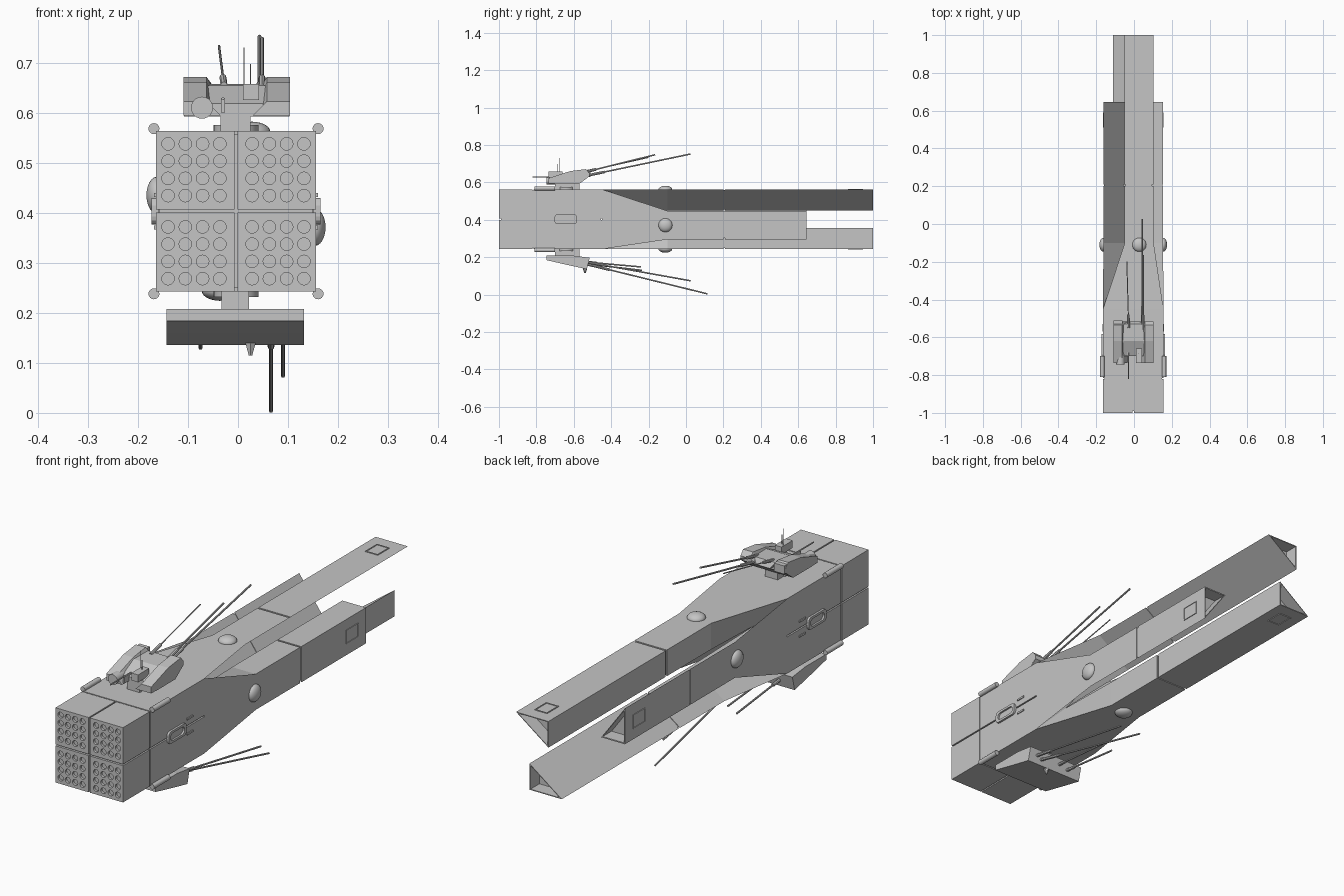
import bpy, bmesh, math
from mathutils import Vector, Matrix

if "Cube" in bpy.data.objects:
    bpy.data.objects.remove(bpy.data.objects["Cube"])

CX, CZ, H = -0.004, 0.403, 0.16      # hull axis and half width

grey = bpy.data.materials.new("hull_grey")
grey.diffuse_color = (0.56, 0.56, 0.56, 1)
grey.use_nodes = True
grey.node_tree.nodes["Principled BSDF"].inputs["Base Color"].default_value = grey.diffuse_color


def finish(name, bm, smooth=False):
    bmesh.ops.recalc_face_normals(bm, faces=bm.faces)
    me = bpy.data.meshes.new(name)
    bm.to_mesh(me)
    bm.free()
    me.materials.append(grey)
    ob = bpy.data.objects.new(name, me)
    bpy.context.collection.objects.link(ob)
    if smooth:
        bpy.ops.object.select_all(action='DESELECT')
        ob.select_set(True)
        bpy.context.view_layer.objects.active = ob
        bpy.ops.object.shade_smooth_by_angle(angle=math.radians(35))
    return ob


def loft(name, sections):
    """Skin equal-sized rings of points and cap both ends."""
    bm = bmesh.new()
    rings = [[bm.verts.new(p) for p in s] for s in sections]
    n = len(rings[0])
    for a, b in zip(rings, rings[1:]):
        for i in range(n):
            j = (i + 1) % n
            bm.faces.new((a[i], a[j], b[j], b[i]))
    bm.faces.new(rings[0])
    bm.faces.new(rings[-1])
    return finish(name, bm)


def box(name, x0, x1, y0, y1, z0, z1):
    return loft(name, [[(x0, y, z0), (x1, y, z0), (x1, y, z1), (x0, y, z1)] for y in (y0, y1)])


def add_rod(bm, p, q, r, r2=None, seg=16):
    p, q = Vector(p), Vector(q)
    d = q - p
    m = Matrix.Translation((p + q) / 2) @ d.to_track_quat('Z', 'Y').to_matrix().to_4x4()
    bmesh.ops.create_cone(bm, cap_ends=True, segments=seg, radius1=r,
                          radius2=r if r2 is None else r2, depth=d.length, matrix=m)


def rod(name, p, q, r, r2=None, seg=16):
    bm = bmesh.new()
    add_rod(bm, p, q, r, r2, seg)
    return finish(name, bm, True)


def side_profile(name, x0, x1, pts):
    """Extrude a (y, z) outline across x."""
    return loft(name, [[(x, y, z) for y, z in pts] for x in (x0, x1)])


# --- launcher blocks with recessed tubes at the front
PITCH, GAP = 0.0345, 0.003
for sx in (-1, 1):
    for sz in (-1, 1):
        xs = sorted((CX + sx * GAP, CX + sx * H))
        zs = sorted((CZ + sz * GAP, CZ + sz * H))
        block = box("launcher_block", *xs, -1, -0.82, *zs)
        bm = bmesh.new()
        cx, cz = CX + sx * 0.084, CZ + sz * 0.083
        for i in range(4):
            for j in range(4):
                x, z = cx + (i - 1.5) * PITCH, cz + (j - 1.5) * PITCH
                add_rod(bm, (x, -1.02, z), (x, -0.975, z), 0.0125, seg=20)
        cutter = finish("tube_cutter", bm)
        cutter.hide_render = True
        mod = block.modifiers.new("tubes", 'BOOLEAN')
        mod.object, mod.operation, mod.solver = cutter, 'DIFFERENCE', 'EXACT'
        bpy.context.view_layer.objects.active = block
        bpy.ops.object.modifier_apply(modifier="tubes")
        bpy.data.objects.remove(cutter)
        # corner rods
        x, z = CX + sx * 0.164, CZ + sz * 0.165
        rod("corner_rod", (x, -0.81, z), (x, -0.70, z), 0.011)

# --- main hull, split by a seam at mid height
box("hull_core", CX - 0.153, CX + 0.153, -0.99, -0.455, CZ - 0.153, CZ + 0.153)
for sz in (-1, 1):
    box("hull_half", CX - H, CX + H, -0.815, -0.45, *sorted((CZ + sz * GAP, CZ + sz * H)))

# --- side hatches: rounded raised frame, panel and slits
for s in (-1, 1):
    xo = CX + s * H

    def capsule(hw, hh, x):
        pts = []
        for cy, cz, a0 in ((1, 1, 0), (-1, 1, 90), (-1, -1, 180), (1, -1, 270)):
            for k in range(4):
                a = math.radians(a0 + k * 30)
                pts.append((x, -0.643 + cy * (hw - 0.015) + 0.015 * math.cos(a),
                            CZ + cz * (hh - 0.015) + 0.015 * math.sin(a)))
        return pts
    loft("hatch_frame", [capsule(0.06, 0.026, xo - s * 0.005), capsule(0.06, 0.026, xo + s * 0.009),
                         capsule(0.047, 0.016, xo + s * 0.009), capsule(0.047, 0.016, xo + s * 0.001)])
    for dz in (-0.032, 0.032):
        box("side_slit", *sorted((xo - s * 0.002, xo + s * 0.004)), -0.57, -0.53, CZ + dz - 0.004, CZ + dz + 0.004)

# --- four triangular booms, arranged as a pinwheel round the axis
A, B, C = (-0.045, 0.158), (0.108, 0.158), (-0.045, 0.046)
ROOT = [(-H, H), (H, H), (0, 0)]
for k, (label, end) in enumerate((("top", 1.0), ("left", 0.645), ("bottom", 1.0), ("right", 0.645))):
    ca, sa = round(math.cos(k * math.pi / 2)), round(math.sin(k * math.pi / 2))

    def at(p, y):
        return (CX + ca * p[0] - sa * p[1], y, CZ + sa * p[0] + ca * p[1])

    def ring(tri, y, f=1.0):
        c = (sum(p[0] for p in tri) / 3, sum(p[1] for p in tri) / 3)
        return [at((c[0] + (p[0] - c[0]) * f, c[1] + (p[1] - c[1]) * f), y) for p in tri]
    tri = [A, B, C]
    loft(label + "_boom_root", [ring(ROOT, -0.45), ring(tri, -0.1), ring(tri, 0.2)])
    loft(label + "_boom_joint", [ring(tri, 0.19, 0.92), ring(tri, 0.22, 0.92)])
    # rear section with a hollow end
    loft(label + "_boom_tail", [ring(tri, 0.208), ring(tri, end), ring(tri, end, 0.9), ring(tri, end - 0.06, 0.9)])
    # framed panel close to the end
    yc, u = end - 0.095, 0.03

    def frame(hu, hy, v):
        return [at((u + i * hu, v), yc + j * hy) for i, j in ((-1, -1), (1, -1), (1, 1), (-1, 1))]
    loft(label + "_boom_panel", [frame(0.03, 0.04, 0.156), frame(0.03, 0.04, 0.161),
                                 frame(0.026, 0.036, 0.161), frame(0.026, 0.036, 0.1585)])
    # flattened dome
    bm = bmesh.new()
    bmesh.ops.create_uvsphere(bm, u_segments=24, v_segments=12, radius=1)
    for v in bm.verts:
        p = v.co.copy()
        v.co = at((0.032 + p.x * 0.037, 0.158 + p.z * 0.021), -0.11 + p.y * 0.037)
    finish(label + "_dome", bm, True)

# --- upper turret
rod("upper_turret_ring", (CX, -0.64, 0.56), (CX, -0.64, 0.575), 0.045, seg=24)
box("upper_pedestal", -0.035, 0.025, -0.70, -0.57, 0.56, 0.60)
side_profile("upper_turret", -0.108, 0.103,
             [(-0.70, 0.592), (-0.57, 0.592), (-0.517, 0.632), (-0.53, 0.657), (-0.62, 0.654), (-0.70, 0.618)])
for s in (-1, 1):
    def cheek(y, z0, z1):
        return [(-0.0025 + s * x, y, z) for x, z in ((0.1065, z0), (0.1065, z1), (0.06, z1), (0.032, z0))]
    loft("turret_cheek", [cheek(-0.735, 0.594, 0.622), cheek(-0.62, 0.594, 0.66),
                          cheek(-0.535, 0.62, 0.671), cheek(-0.517, 0.632, 0.65)])
box("turret_rear_bar", -0.108, -0.06, -0.535, -0.51, 0.63, 0.665)
rod("sensor_drum", (-0.072, -0.745, 0.61), (-0.072, -0.65, 0.61), 0.022, seg=24)
box("sensor_box", 0.01, 0.042, -0.735, -0.66, 0.625, 0.657)
box("sensor_mount", -0.034, -0.026, -0.73, -0.66, 0.60, 0.628)
rod("sensor_probe", (-0.03, -0.82, 0.628), (-0.03, -0.68, 0.628), 0.003, seg=8)
rod("tall_aerial", (0.012, -0.675, 0.63), (0.012, -0.675, 0.73), 0.0012, seg=6)
rod("short_aerial", (0.025, -0.685, 0.65), (0.025, -0.685, 0.697), 0.0012, seg=6)
for p, q in (((0.043, -0.55, 0.632), (0.043, 0.025, 0.752)),
             ((0.048, -0.56, 0.65), (0.048, -0.165, 0.748)),
             ((-0.028, -0.55, 0.655), (-0.038, -0.2, 0.733))):
    rod("upper_gun", p, q, 0.004 if p[0] > 0 else 0.0025, seg=8)
    v = Vector(q) - Vector(p)
    rod("upper_gun_sleeve", p, Vector(p) + v * 0.2, 0.007, seg=8)

# --- lower turret
box("lower_pedestal", -0.033, 0.022, -0.70, -0.57, 0.20, 0.25)
rod("lower_turret_ring", (CX, -0.64, 0.232), (CX, -0.64, 0.246), 0.045, seg=24)
side_profile("lower_turret", -0.143, 0.132,
             [(-0.745, 0.208), (-0.60, 0.208), (-0.515, 0.197), (-0.53, 0.136), (-0.64, 0.16), (-0.745, 0.184)])
rod("lower_spike", (0.025, -0.54, 0.14), (0.025, -0.54, 0.115), 0.012, 0.004, seg=6)
for p, q in (((0.066, -0.54, 0.165), (0.066, 0.115, 0.004)),
             ((0.09, -0.54, 0.175), (0.09, 0.025, 0.074)),
             ((-0.03, -0.54, 0.175), (-0.03, -0.24, 0.148)),
             ((-0.075, -0.54, 0.165), (-0.075, -0.235, 0.13))):
    rod("lower_gun", p, q, 0.004, seg=8)
    v = Vector(q) - Vector(p)
    rod("lower_gun_sleeve", p, Vector(p) + v * 0.2, 0.007, seg=8)
